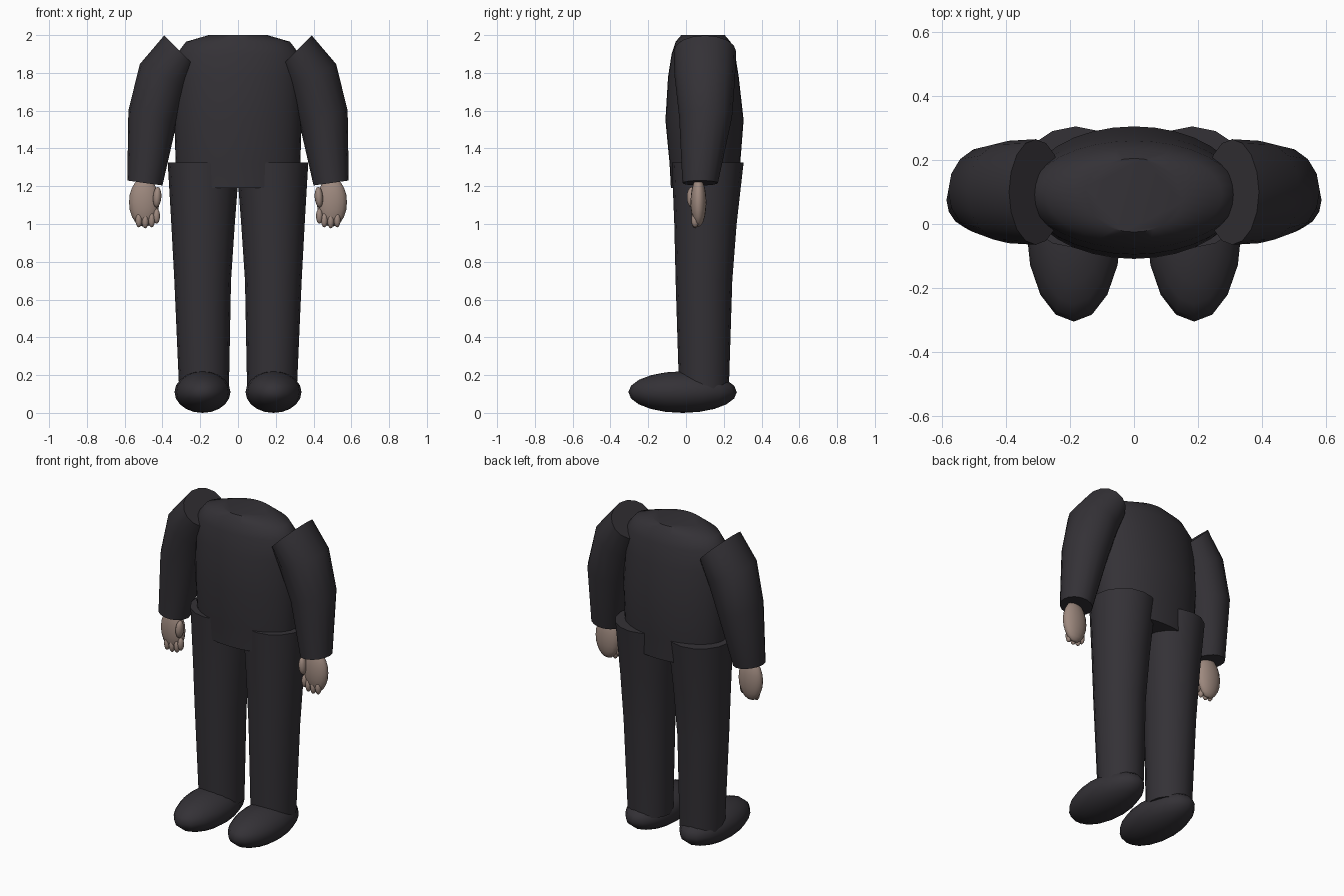
import bpy, bmesh
from math import sin, cos, pi, radians
from mathutils import Vector, Matrix

if "Cube" in bpy.data.objects:
    bpy.data.objects.remove(bpy.data.objects["Cube"])


def material(name, rgb):
    m = bpy.data.materials.new(name)
    m.diffuse_color = (*rgb, 1)
    m.use_nodes = True
    m.node_tree.nodes["Principled BSDF"].inputs["Base Color"].default_value = m.diffuse_color
    return m


CLOTH = material("dark cloth", (0.034, 0.031, 0.037))
SKIN = material("skin", (0.34, 0.25, 0.21))


def finish(name, bm, mat, mirror, angle=45):
    bmesh.ops.recalc_face_normals(bm, faces=bm.faces)
    me = bpy.data.meshes.new(name)
    bm.to_mesh(me)
    bm.free()
    ob = bpy.data.objects.new(name, me)
    bpy.context.collection.objects.link(ob)
    me.materials.append(mat)
    bpy.ops.object.select_all(action='DESELECT')
    ob.select_set(True)
    bpy.context.view_layer.objects.active = ob
    bpy.ops.object.shade_smooth_by_angle(angle=radians(angle))
    if mirror:
        ob.modifiers.new("mirror", 'MIRROR').use_clip = False
    return ob


def loft(name, rings, sides, mirror):
    """Capped tube through elliptical rings: (x, y, z, radius x, radius y, tilt)."""
    bm = bmesh.new()
    loops = []
    for x, y, z, rx, ry, tilt in rings:
        t = radians(tilt)
        loop = []
        for i in range(sides):
            a = 2 * pi * i / sides
            u = rx * cos(a)
            loop.append(bm.verts.new((x + u * cos(t), y + ry * sin(a), z + u * sin(t))))
        loops.append(loop)
    for lo, hi in zip(loops, loops[1:]):
        for i in range(sides):
            j = (i + 1) % sides
            bm.faces.new((lo[i], lo[j], hi[j], hi[i]))
    bm.faces.new(loops[0])
    bm.faces.new(loops[-1])
    return finish(name, bm, CLOTH, mirror)


def ellipsoid(name, centre, radii, mat, segs=16, rings=10, tilt=0):
    bm = bmesh.new()
    m = (Matrix.Translation(centre) @ Matrix.Rotation(radians(tilt), 4, 'Y')
         @ Matrix.Diagonal((*radii, 1)))
    bmesh.ops.create_uvsphere(bm, u_segments=segs, v_segments=rings, radius=1, matrix=m)
    return finish(name, bm, mat, True, 60)


# Jacket body
loft("jacket", [
    (0, 0.100, 1.19, 0.315, 0.180, 0),
    (0, 0.100, 1.32, 0.330, 0.187, 0),
    (0, 0.098, 1.55, 0.337, 0.207, 0),
    (0, 0.092, 1.78, 0.335, 0.187, 0),
    (0, 0.092, 1.90, 0.325, 0.168, 0),
    (0, 0.090, 1.965, 0.275, 0.145, 0),
    (0, 0.090, 2.00, 0.155, 0.115, 0)], 32, False)

# Sleeves, with flat cut shoulders
loft("sleeve", [
    (0.307, 0.100, 1.915, 0.118, 0.165, 45),
    (0.392, 0.100, 1.778, 0.145, 0.160, 28),
    (0.453, 0.104, 1.565, 0.132, 0.140, 15),
    (0.493, 0.075, 1.217, 0.094, 0.094, 8)], 16, True)

# Trouser legs
loft("trouser_leg", [
    (0.180, 0.095, 0.13, 0.132, 0.132, 0),
    (0.187, 0.095, 0.70, 0.150, 0.150, 0),
    (0.185, 0.103, 1.00, 0.168, 0.165, 0),
    (0.182, 0.115, 1.325, 0.190, 0.190, 0)], 16, True)

# Shoes
ellipsoid("shoe", (0.188, -0.018, 0.110), (0.148, 0.287, 0.110), CLOTH)

# Hands: palm, four fingers, thumb
ellipsoid("palm", (0.497, 0.066, 1.115), (0.080, 0.042, 0.130), SKIN)
for n, (x, z) in enumerate([(0.431, 1.042), (0.457, 1.022), (0.491, 1.017), (0.525, 1.022)]):
    ellipsoid(f"finger_{n + 1}", (x, 0.048, z), (0.018, 0.020, 0.040), SKIN, 12, 8)
ellipsoid("thumb", (0.428, 0.032, 1.142), (0.022, 0.028, 0.055), SKIN, 12, 8, -4)
